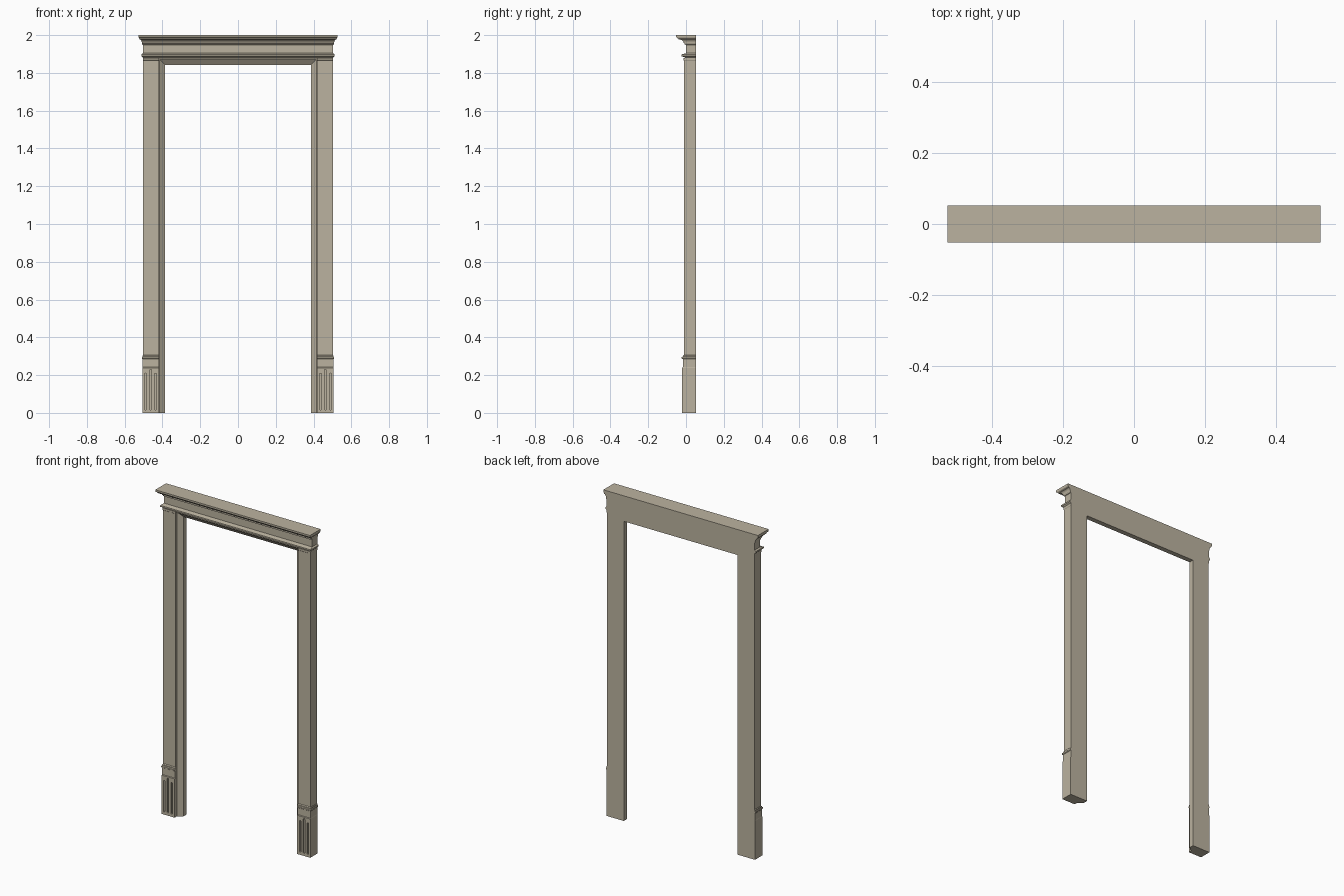
import bpy, bmesh, math
from mathutils import Matrix

cube = bpy.data.objects.get("Cube")
if cube:
    bpy.data.objects.remove(cube)

BACK = 0.052       # shared flat back plane
INNER = 0.417      # inner edge of the pilasters

stone = bpy.data.materials.new("warm stone")
stone.use_nodes = True
colour = (0.50, 0.45, 0.35, 1)
stone.diffuse_color = colour
stone.node_tree.nodes["Principled BSDF"].inputs["Base Color"].default_value = colour


def finish(bm, name, mirror=False):
    bmesh.ops.recalc_face_normals(bm, faces=bm.faces[:])
    mesh = bpy.data.meshes.new(name)
    bm.to_mesh(mesh)
    bm.free()
    mesh.materials.append(stone)
    ob = bpy.data.objects.new(name, mesh)
    bpy.context.collection.objects.link(ob)
    if mirror:
        ob.modifiers.new("Mirror", 'MIRROR').use_mirror_merge = False
    return ob


def bridge(bm, rings):
    """Join successive closed rings and cap both ends."""
    n = len(rings[0])
    for a, b in zip(rings, rings[1:]):
        for i in range(n):
            j = (i + 1) % n
            bm.faces.new((a[i], a[j], b[j], b[i]))
    bm.faces.new(rings[0])
    bm.faces.new(rings[-1])


def stack(name, layers, inner=None):
    """Moulded block from (outer x, front y, z) layers; full width if inner is None."""
    bm = bmesh.new()
    rings = []
    for x, y, z in layers:
        left = -x if inner is None else inner
        corners = [(left, y), (x, y), (x, BACK), (left, BACK)]
        rings.append([bm.verts.new((px, py, z)) for px, py in corners])
    bridge(bm, rings)
    return finish(bm, name, inner is not None)


# Plain pilaster shafts with a slim necking at the top
stack("pilasters", [(0.502, -0.01, 0), (0.502, -0.01, 1.865), (0.504, -0.014, 1.868),
                    (0.504, -0.014, 1.88)], INNER)

# Plinth blocks
plinth = stack("plinths", [(0.506, -0.02, 0), (0.506, -0.02, 0.238), (0.505, -0.017, 0.242),
                           (0.505, -0.017, 0.284)], INNER)

# Plinth cap mouldings
stack("plinth_caps", [(0.505, -0.017, 0.284), (0.508, -0.023, 0.288), (0.508, -0.023, 0.295),
                      (0.505, -0.017, 0.298), (0.505, -0.016, 0.303),
                      (0.502, -0.01, 0.307)], INNER)

# Round-ended flutes cut into the plinth fronts, the middle one taller
bm = bmesh.new()
R = 0.0055
for x, top in ((0.437, 0.21), (0.463, 0.23), (0.489, 0.21)):
    outline = []
    for centre, start in ((top - R, 0), (0.016 + R, math.pi)):
        for k in range(9):
            a = start + math.pi * k / 8
            outline.append((x + R * math.cos(a), centre + R * math.sin(a)))
    bridge(bm, [[bm.verts.new((px, y, pz)) for px, pz in outline] for y in (-0.03, -0.011)])
cutter = finish(bm, "flute_cutter")
cutter.hide_render = True
cut = plinth.modifiers.new("Flutes", 'BOOLEAN')
cut.operation, cut.solver, cut.object = 'DIFFERENCE', 'EXACT', cutter
plinth.modifiers.move(1, 0)
graph = bpy.context.evaluated_depsgraph_get()
carved = bpy.data.meshes.new_from_object(plinth.evaluated_get(graph))
plinth.modifiers.clear()
plinth.data = carved
bpy.data.objects.remove(cutter)

# Mitred splayed trim lining the opening: (offset from opening, y)
profile = [(0.0, BACK), (0.0, 0.022), (0.004, 0.02), (0.028, 0.002), (0.032, 0.002),
           (0.04, 0.002), (0.04, BACK)]
W, H = 0.387, 1.843
bm = bmesh.new()
rings = []
for side, high in ((-1, False), (-1, True), (1, True), (1, False)):
    rings.append([bm.verts.new((side * (W + o), y, H + o if high else 0)) for o, y in profile])
bridge(bm, rings)
finish(bm, "opening_trim")

# Architrave with its projecting bead
stack("architrave", [(0.504, -0.006, 1.873), (0.504, -0.006, 1.882), (0.507, -0.016, 1.885),
                     (0.512, -0.025, 1.889), (0.512, -0.025, 1.898), (0.508, -0.012, 1.901),
                     (0.504, 0.0, 1.904)])

# Plain frieze
stack("frieze", [(0.504, 0.0, 1.90), (0.504, 0.0, 1.955)])

# Cornice: bed moulding, curved sweep and top fascia
layers = [(0.504, 0.0, 1.948), (0.507, -0.007, 1.95), (0.507, -0.007, 1.956)]
for k in range(6):
    a = math.pi / 2 * k / 5
    layers.append((0.509 + 0.012 * (1 - math.cos(a)), -0.012 - 0.027 * (1 - math.cos(a)),
                   1.959 + 0.018 * math.sin(a)))
layers += [(0.521, -0.041, 1.981), (0.525, -0.048, 1.986), (0.526, -0.052, 1.989),
           (0.526, -0.052, 2.0)]
stack("cornice", layers)
